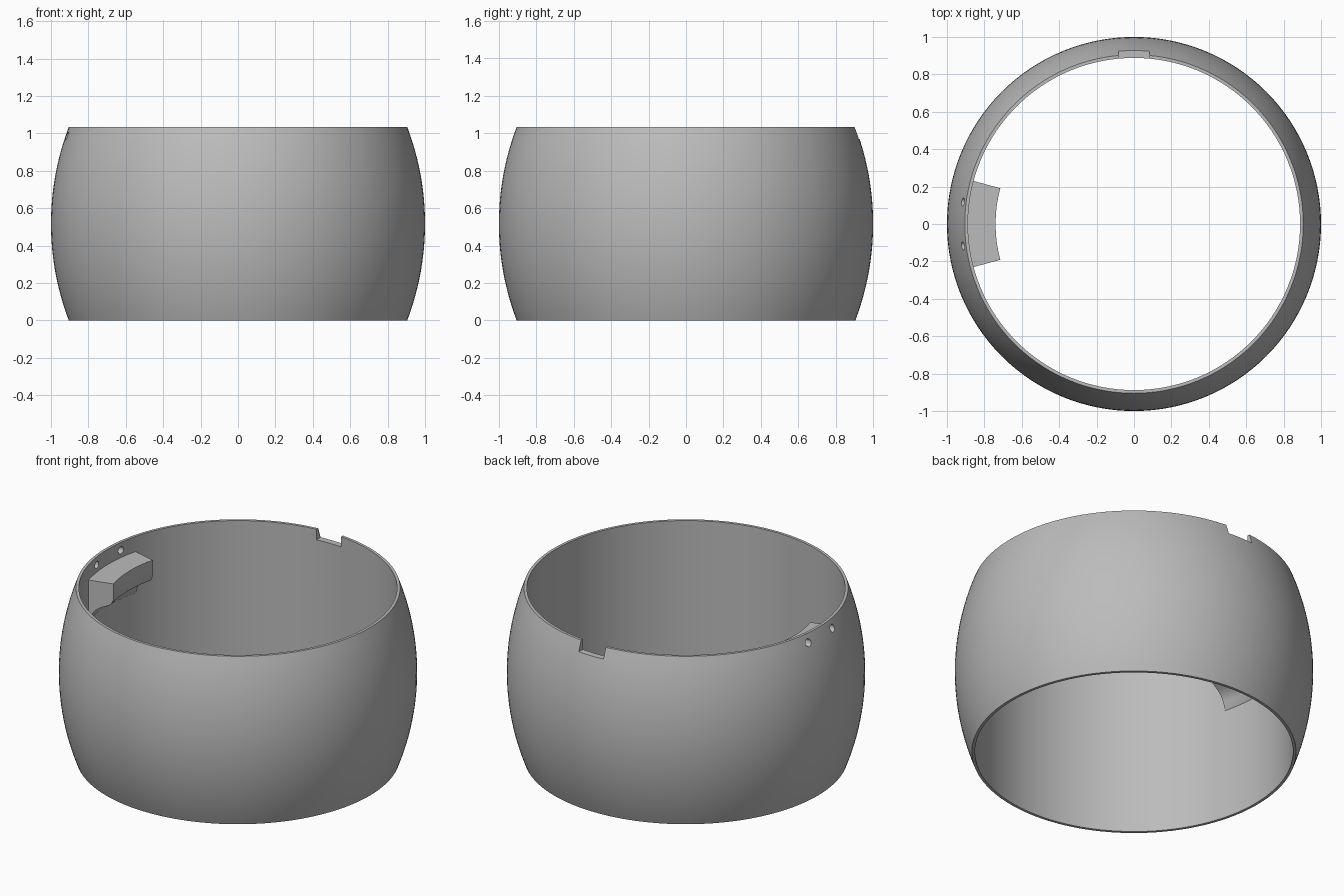
import bpy, bmesh
from math import sin, cos, pi, radians, sqrt

SEGMENTS, HEIGHT, INNER_R = 128, 1.034, 0.888
BULGE_R = 1.454  # radius of the barrel's side curve

cube = bpy.data.objects.get("Cube")
if cube:
    bpy.data.objects.remove(cube, do_unlink=True)

grey = bpy.data.materials.new("plain grey")
grey.use_nodes = True
colour = (0.5, 0.5, 0.5, 1)
grey.diffuse_color = colour
grey.node_tree.nodes["Principled BSDF"].inputs["Base Color"].default_value = colour


def sweep(name, profile, start, end, steps, closed=False):
    """Turn a closed (radius, height) profile around the z axis."""
    bm = bmesh.new()
    rows = []
    for i in range(steps if closed else steps + 1):
        a = start + (end - start) * i / steps
        rows.append([bm.verts.new((r * cos(a), r * sin(a), z)) for r, z in profile])
    n = len(profile)
    for i in range(steps):
        a, b = rows[i], rows[(i + 1) % len(rows)]
        for j in range(n):
            k = (j + 1) % n
            bm.faces.new((a[j], b[j], b[k], a[k]))
    if not closed:
        bm.faces.new(rows[0])
        bm.faces.new(rows[-1])
    bmesh.ops.recalc_face_normals(bm, faces=bm.faces)
    mesh = bpy.data.meshes.new(name)
    bm.to_mesh(mesh)
    bm.free()
    obj = bpy.data.objects.new(name, mesh)
    bpy.context.collection.objects.link(obj)
    mesh.materials.append(grey)
    return obj


def activate(obj):
    bpy.ops.object.select_all(action='DESELECT')
    obj.select_set(True)
    bpy.context.view_layer.objects.active = obj


def cut(target, cutter):
    cutter.hide_render = True
    cutter.data.materials.append(grey)
    mod = target.modifiers.new("cut", 'BOOLEAN')
    mod.operation, mod.solver, mod.object = 'DIFFERENCE', 'EXACT', cutter
    activate(target)
    bpy.ops.object.modifier_apply(modifier=mod.name)
    bpy.data.objects.remove(cutter, do_unlink=True)


# Barrel-shaped band with a straight bore
outer = []
for i in range(25):
    z = HEIGHT * i / 24
    outer.append((1 - BULGE_R + sqrt(BULGE_R ** 2 - (z - HEIGHT / 2) ** 2), z))
band = sweep("barrel_band", [(INNER_R, 0)] + outer + [(INNER_R, HEIGHT)],
             0, 2 * pi, SEGMENTS, closed=True)

# Notch in the back of the top rim
bpy.ops.mesh.primitive_cube_add(size=1, location=(0, 0.9, 1.07))
notch = bpy.context.object
notch.scale = (0.168, 0.3, 0.2)
cut(band, notch)

# Pair of small holes above the block
for y in (-0.117, 0.117):
    bpy.ops.mesh.primitive_cylinder_add(vertices=24, radius=0.022, depth=0.3,
                                        location=(-0.91, y, 0.985),
                                        rotation=(0, pi / 2, 0))
    cut(band, bpy.context.object)

# Curved block inside the wall, with a hollowed underside
bracket = sweep("inner_block",
                [(0.895, 0.94), (0.74, 0.94), (0.74, 0.84), (0.755, 0.81),
                 (0.78, 0.797), (0.815, 0.782), (0.845, 0.762), (0.87, 0.73),
                 (0.884, 0.69), (0.895, 0.68)],
                radians(165), radians(195), 16)

for obj in (band, bracket):
    activate(obj)
    bpy.ops.object.shade_smooth_by_angle(angle=radians(30))
